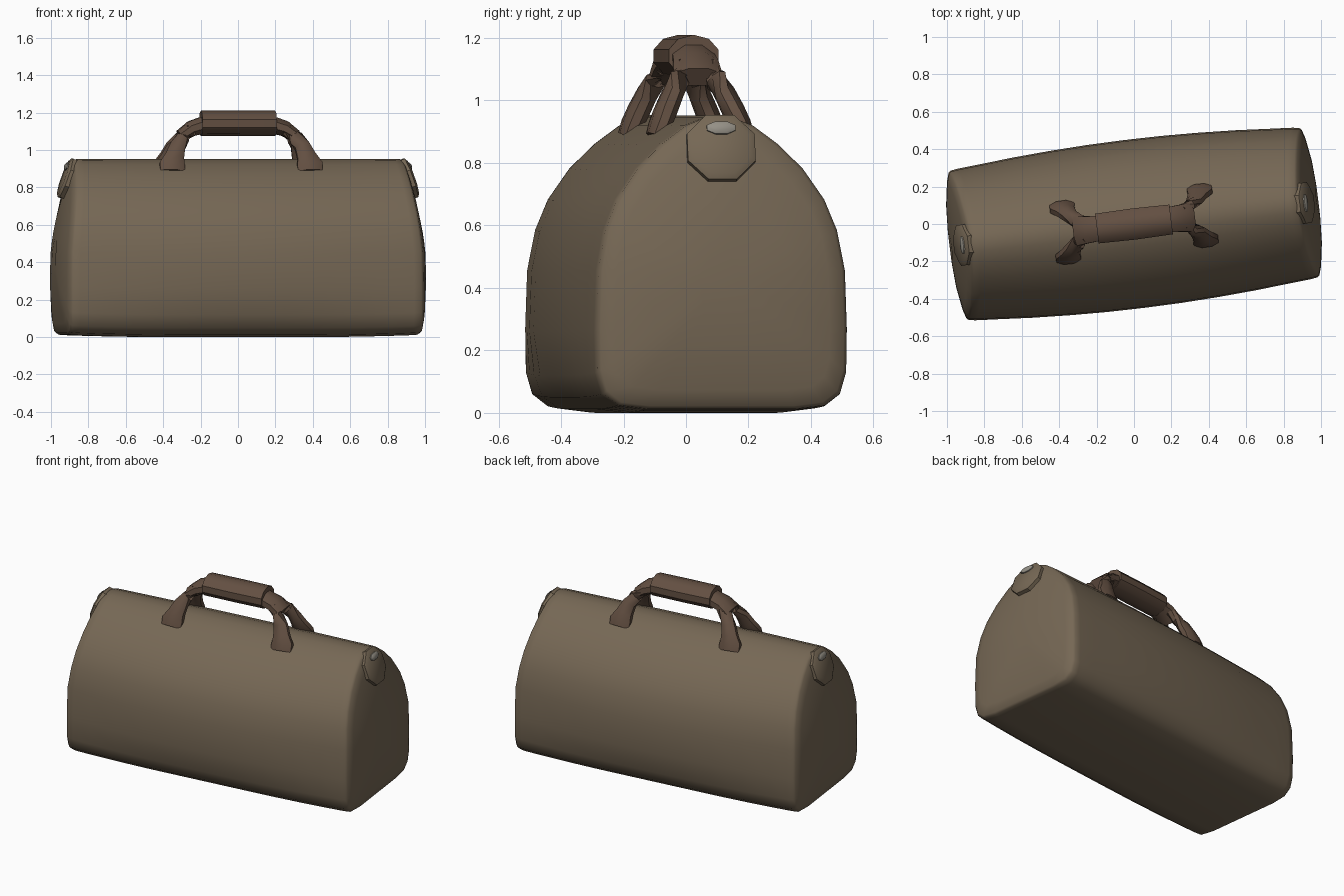
import bpy, bmesh, math
from mathutils import Vector

if "Cube" in bpy.data.objects:
    bpy.data.objects.remove(bpy.data.objects["Cube"])

YAW = math.radians(7)  # the bag stands slightly turned on the grid


def material(name, col):
    m = bpy.data.materials.new(name)
    m.diffuse_color = (*col, 1)
    m.use_nodes = True
    m.node_tree.nodes["Principled BSDF"].inputs["Base Color"].default_value = m.diffuse_color
    return m


CANVAS = material("canvas", (0.18, 0.137, 0.09))
LEATHER = material("leather", (0.125, 0.079, 0.054))
METAL = material("metal", (0.3, 0.28, 0.24))


def loft(name, rings, mat, angle=40):
    """Bridge equal-length closed rings and cap both ends."""
    bm = bmesh.new()
    vr = [[bm.verts.new(p) for p in r] for r in rings]
    n = len(vr[0])
    for a, b in zip(vr, vr[1:]):
        for i in range(n):
            j = (i + 1) % n
            bm.faces.new((a[i], a[j], b[j], b[i]))
    bm.faces.new(vr[0][::-1])
    bm.faces.new(vr[-1])
    bmesh.ops.recalc_face_normals(bm, faces=bm.faces)
    me = bpy.data.meshes.new(name)
    bm.to_mesh(me)
    bm.free()
    ob = bpy.data.objects.new(name, me)
    bpy.context.collection.objects.link(ob)
    ob.rotation_euler.z = YAW
    me.materials.append(mat)
    bpy.ops.object.select_all(action='DESELECT')
    ob.select_set(True)
    bpy.context.view_layer.objects.active = ob
    bpy.ops.object.shade_smooth_by_angle(angle=math.radians(angle))
    return ob


# Bag body: domed cross-section lofted along its length, with bulging ends
HALF = [(0, 0), (.6, 0), (.84, .012), (.96, .05), (1.01, .12), (1.015, .26), (1, .45),
        (.94, .58), (.84, .68), (.67, .78), (.47, .86), (.27, .92), (.11, .945), (0, .952)]
PROFILE = HALF + [(-v, z) for v, z in HALF[-2:0:-1]]


def section(u, half_width, shrink=1.0, lift=0.0):
    ring = []
    for v, z in PROFILE:
        w = half_width - max(0, half_width - .4) * max(0, 1 - z / .25)  # straight base
        z = lift + z * (1 - lift)
        z = .43 + (z - .43) * shrink
        lean = .07 * (max(0, z - .42) / .53) ** 1.25   # ends lean in at the top
        ring.append((u * (1 - lean), v * w * shrink, z))
    return ring


# (position, half width, shrink, lift)
stations = [(0, .445, 1, 0), (.2, .443, 1, 0), (.4, .436, 1, 0), (.6, .425, 1, .002),
            (.78, .411, 1, .006), (.9, .402, 1, .01), (.938, .398, .998, .012),
            (.951, .396, .975, .012), (.965, .396, .86, .015), (.985, .396, .55, .015),
            (.993, .396, .2, .015)]
rings = [section(-u, *r) for u, *r in stations[:0:-1]] + [section(u, *r) for u, *r in stations]
loft("bag_body", rings, CANVAS, 50)


def tube(name, pts, mat, sides=8, angle=40):
    """Loft along a path of (point, half width, half thickness, width direction)."""
    rings = []
    for i, (p, w, t, side) in enumerate(pts):
        a, b = Vector(pts[max(i - 1, 0)][0]), Vector(pts[min(i + 1, len(pts) - 1)][0])
        tan = (b - a).normalized()
        s = Vector(side)
        s = (s - tan * s.dot(tan)).normalized()
        n = tan.cross(s)
        rings.append([Vector(p) + s * w * math.cos(k) + n * t * math.sin(k)
                      for k in ((j + .5) * math.tau / sides for j in range(sides))])
    return loft(name, rings, mat, angle)


# Handle grip
Y = (0, 1, 0)
tube("handle_grip", [((-.2, 0, 1.142), .084, .068, Y), ((0, 0, 1.142), .088, .068, Y),
                     ((.2, 0, 1.142), .084, .068, Y)], LEATHER, 10, 40)

for sx, end in ((-1, "left"), (1, "right")):
    # Leather core coming out of the grip
    tube(f"handle_neck_{end}", [((sx * .18, 0, 1.135), .072, .05, Y),
                                ((sx * .25, 0, 1.115), .078, .045, Y),
                                ((sx * .31, 0, 1.075), .085, .035, Y)], LEATHER)
    for sy, side in ((-1, "front"), (1, "back")):
        # Strap splitting off the neck and flaring to a foot on the bag
        X, D = (1, 0, 0), (1, sy * .7, 0)
        tube(f"handle_strap_{side}_{end}", [
            ((sx * .26, sy * .04, 1.105), .036, .035, Y),
            ((sx * .305, sy * .06, 1.065), .042, .032, D),
            ((sx * .335, sy * .085, 1.02), .045, .036, X),
            ((sx * .355, sy * .11, .965), .055, .038, X),
            ((sx * .37, sy * .13, .92), .074, .036, X),
            ((sx * .372, sy * .145, .885), .07, .03, X)], LEATHER)

    # Octagonal flap on the sloping top of each end
    c = Vector((sx * .922, 0, .848))
    out = Vector((sx * .9, 0, .32)).normalized()
    across = Vector((0, 1, 0))
    up = Vector((-sx * .32, 0, .9)).normalized()

    def disc(r, d, h=1.0, rise=0.0):
        return [c + out * d + across * r * math.cos(k) + up * (rise + r * h * math.sin(k))
                for k in ((j + .5) * math.tau / 8 for j in range(8))]

    loft(f"end_flap_{end}", [disc(.118, -.03), disc(.118, .008), disc(.098, .02)], CANVAS)
    # Small metal fastener near the flap's top
    loft(f"end_fastener_{end}", [disc(.05, 0, .45, .06), disc(.05, .026, .45, .06),
                                 disc(.038, .032, .4, .06)], METAL)
